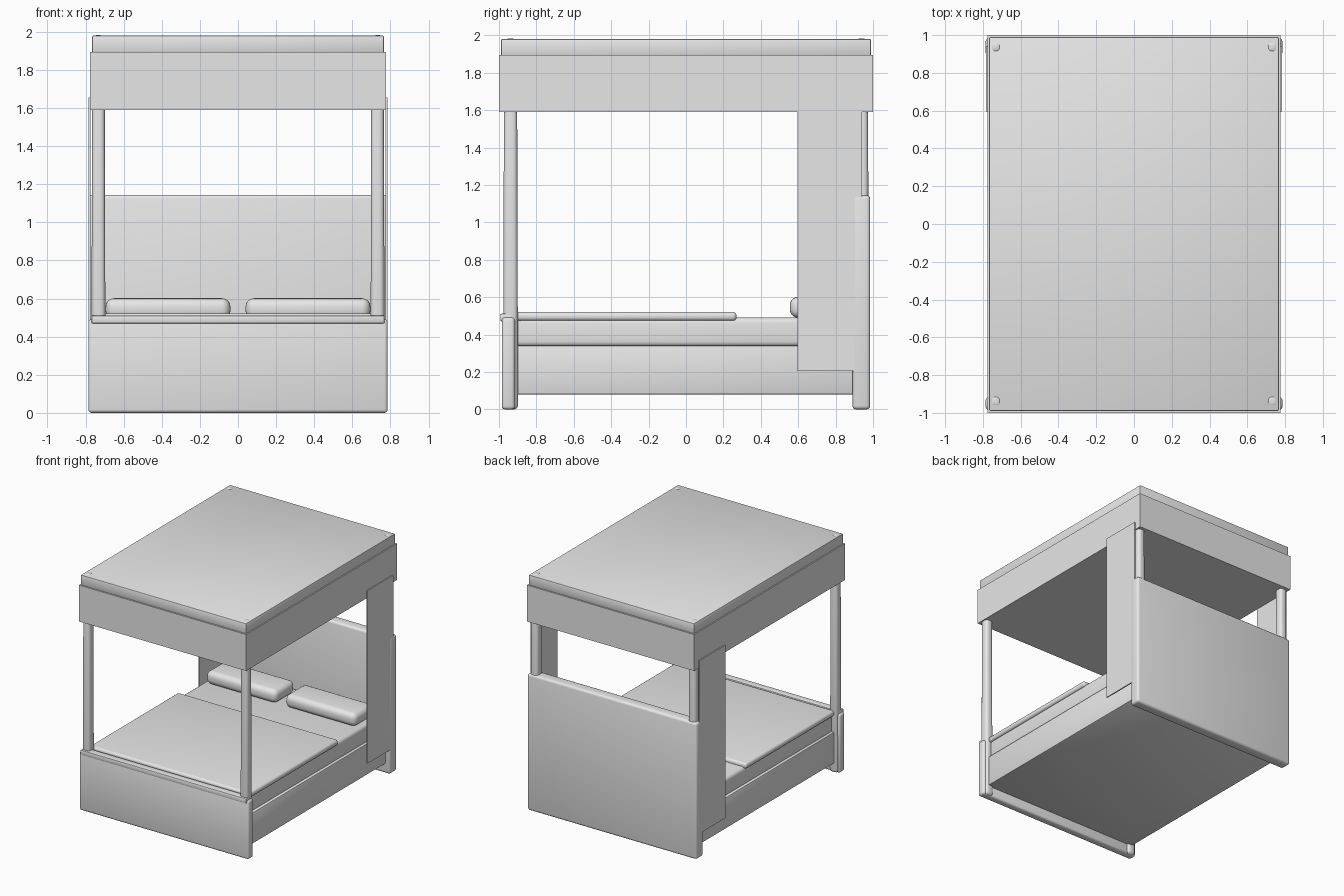
import bpy
import bmesh
from math import radians

default_cube = bpy.data.objects.get("Cube")
if default_cube:
    bpy.data.objects.remove(default_cube, do_unlink=True)

# One plain grey for the whole bed
GREY = (0.8, 0.8, 0.8, 1.0)
grey = bpy.data.materials.new("plain_grey")
grey.use_nodes = True
grey.diffuse_color = GREY
for node in grey.node_tree.nodes:
    if node.type == "BSDF_PRINCIPLED":
        node.inputs["Base Color"].default_value = GREY


def box(name, x, y, z, bevel=0.0, segments=3, taper=1.0):
    """Box between (min, max) pairs, optionally rounded and narrowed at the top."""
    centre = [(a + b) / 2 for a, b in (x, y, z)]
    size = [b - a for a, b in (x, y, z)]
    bm = bmesh.new()
    bmesh.ops.create_cube(bm, size=1)
    for v in bm.verts:
        scale = taper if v.co.z > 0 else 1.0
        v.co.x *= size[0] * scale
        v.co.y *= size[1] * scale
        v.co.z *= size[2]
    mesh = bpy.data.meshes.new(name)
    bm.to_mesh(mesh)
    bm.free()
    obj = bpy.data.objects.new(name, mesh)
    obj.location = centre
    mesh.materials.append(grey)
    bpy.context.collection.objects.link(obj)
    if bevel:
        mod = obj.modifiers.new("rounded_edges", "BEVEL")
        mod.width = bevel
        mod.segments = segments
        bpy.ops.object.select_all(action="DESELECT")
        obj.select_set(True)
        bpy.context.view_layer.objects.active = obj
        bpy.ops.object.modifier_apply(modifier=mod.name)
        bpy.ops.object.shade_smooth_by_angle(angle=radians(40))
    return obj


def wide(half):
    return (-half, half)


# Headboard, footboard and the thin cap along the footboard
box("headboard", wide(0.786), (0.89, 0.985), (0, 1.145), 0.02)
box("footboard", wide(0.786), (-0.985, -0.915), (0, 0.492), 0.018)
box("footboard_cap", wide(0.77), (-0.993, -0.93), (0.47, 0.512), 0.008, 2)

# Frame, mattress and blanket
box("bed_frame", wide(0.745), (-0.92, 0.9), (0.08, 0.342), 0.01, 2)
box("mattress", wide(0.73), (-0.91, 0.89), (0.335, 0.492), 0.03, 4)
box("blanket", wide(0.745), (-0.91, 0.27), (0.474, 0.522), 0.02, 4)

# Parts repeated on both sides
for side, label in ((1, "left"), (-1, "right")):
    def span(a, b):
        return tuple(sorted((side * a, side * b)))

    box(f"pillow_{label}", span(0.04, 0.695), (0.555, 0.82), (0.49, 0.602), 0.045, 5)
    box(f"curtain_{label}", span(0.774, 0.784), (0.595, 0.942), (0.205, 1.655))
    for end, y in (("front", (-0.978, -0.898)), ("back", (0.898, 0.978))):
        box(f"{end}_post_{label}", span(0.695, 0.77), y, (0, 1.983),
            0.024, 4, taper=0.86)

# Canopy valance and roof
box("canopy_valance", wide(0.776), wide(1.0), (1.59, 1.895))
box("canopy_roof", wide(0.767), wide(0.99), (1.89, 1.98), 0.008, 2)
